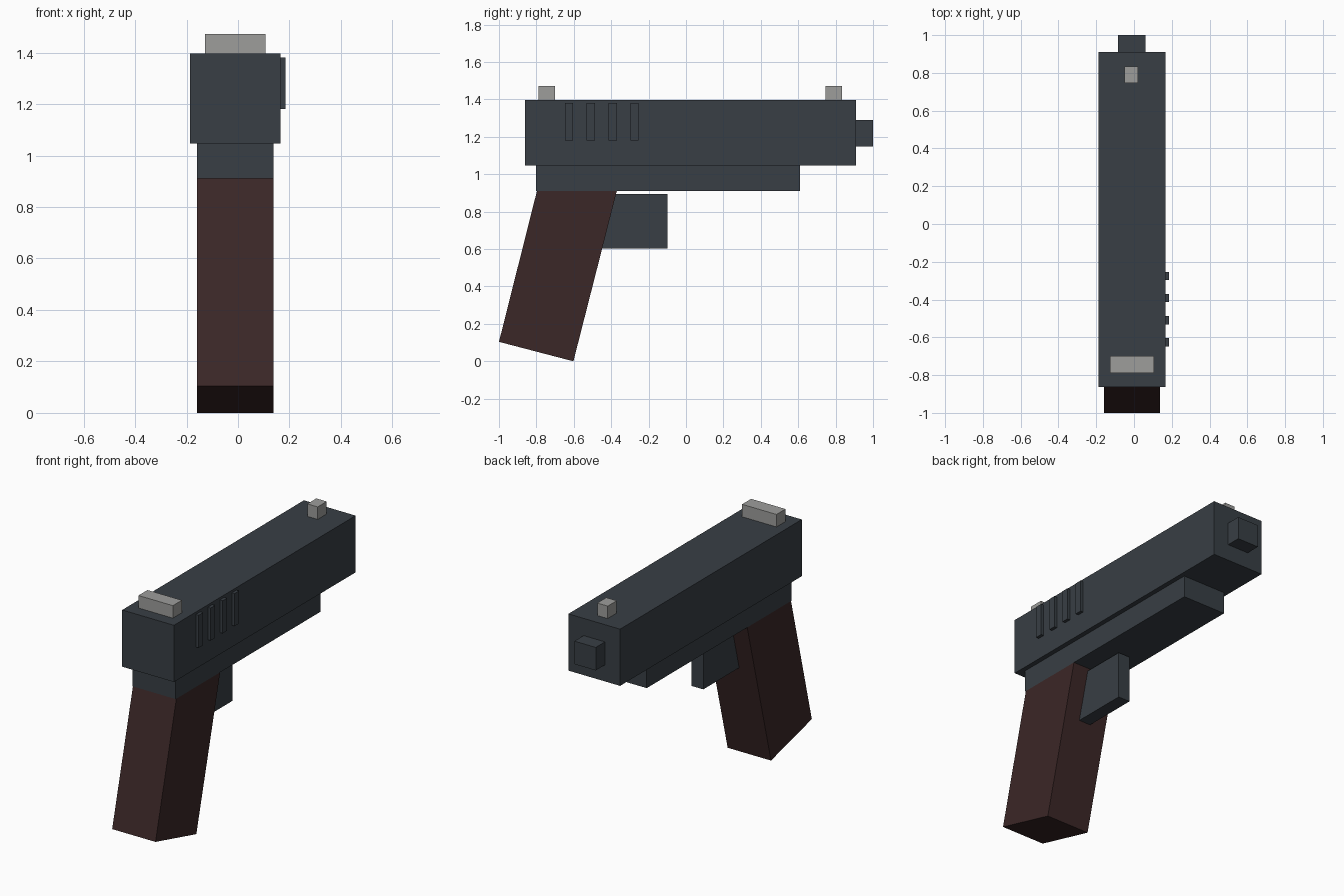
import bpy
import bmesh

cube = bpy.data.objects.get("Cube")
if cube:
    bpy.data.objects.remove(cube, do_unlink=True)


def make_material(name, colour):
    mat = bpy.data.materials.new(name)
    mat.use_nodes = True
    mat.diffuse_color = (*colour, 1)
    mat.node_tree.nodes["Principled BSDF"].inputs["Base Color"].default_value = (*colour, 1)
    return mat


gunmetal = make_material("dark_blue_grey", (0.040, 0.049, 0.059))
wood = make_material("dark_red_brown", (0.044, 0.020, 0.020))
silver = make_material("light_grey", (0.34, 0.34, 0.33))


def side_prism(name, profile, x_range, mat):
    """Extrude a closed (y, z) outline across a range of x."""
    x0, x1 = x_range
    bm = bmesh.new()
    face = bm.faces.new([bm.verts.new((x0, y, z)) for y, z in profile])
    result = bmesh.ops.extrude_face_region(bm, geom=[face])
    moved = [v for v in result["geom"] if isinstance(v, bmesh.types.BMVert)]
    bmesh.ops.translate(bm, verts=moved, vec=(x1 - x0, 0, 0))
    bmesh.ops.recalc_face_normals(bm, faces=bm.faces)
    mesh = bpy.data.meshes.new(name)
    bm.to_mesh(mesh)
    bm.free()
    mesh.materials.append(mat)
    obj = bpy.data.objects.new(name, mesh)
    bpy.context.collection.objects.link(obj)
    return obj


def box(name, x_range, y_range, z_range, mat):
    (y0, y1), (z0, z1) = y_range, z_range
    return side_prism(name, [(y0, z0), (y1, z0), (y1, z1), (y0, z1)], x_range, mat)


body_x = (-0.159, 0.137)
slide_top = 1.396
slide_bottom = 1.046
frame_bottom = 0.91

# Upper body and barrel
box("slide", (-0.187, 0.166), (-0.862, 0.91), (slide_bottom, slide_top), gunmetal)
box("frame", body_x, (-0.803, 0.61), (frame_bottom, slide_bottom), gunmetal)
box("barrel", (-0.084, 0.062), (0.91, 1.0), (1.148, 1.29), gunmetal)

# Raked grip, trimmed level under the frame
side_prism("grip", [(-1.0, 0.104), (-0.602, 0), (-0.37, frame_bottom), (-0.797, frame_bottom)],
           body_x, wood)
box("trigger_block", (-0.049, 0.031), (-0.5, -0.099), (0.602, 0.894), gunmetal)

# Sights
box("rear_sight", (-0.128, 0.107), (-0.788, -0.70), (slide_top, 1.473), silver)
box("front_sight", (-0.05, 0.021), (0.747, 0.835), (slide_top, 1.473), silver)

# Raised ribs on one side of the slide
for i in range(4):
    y = -0.626 + 0.117 * i
    box(f"slide_rib_{i + 1}", (0.15, 0.185), (y - 0.022, y + 0.022), (1.18, 1.381), gunmetal)
